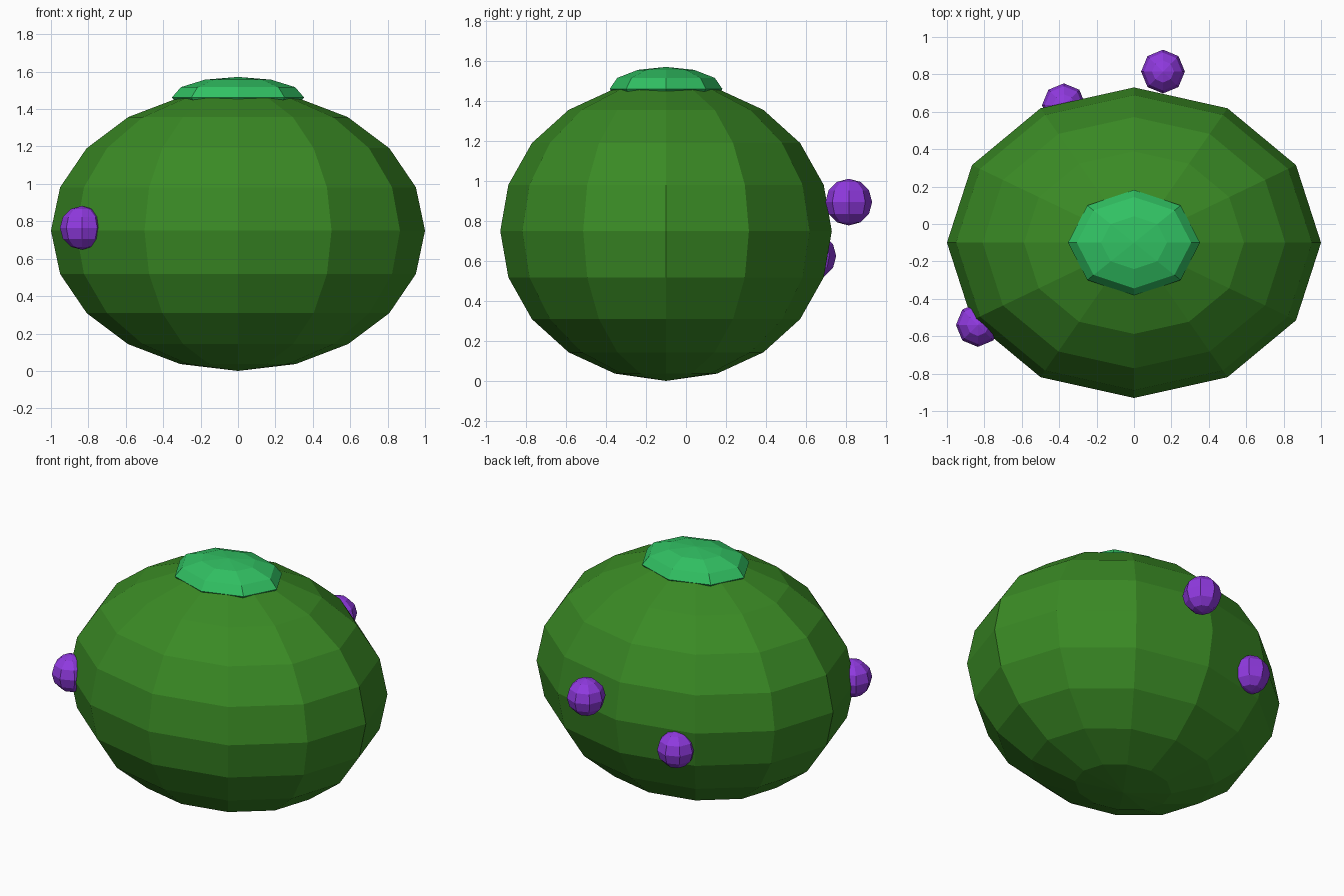
import bpy

default_cube = bpy.data.objects.get("Cube")
if default_cube:
    bpy.data.objects.remove(default_cube, do_unlink=True)


def make_material(name, rgb):
    mat = bpy.data.materials.new(name)
    mat.use_nodes = True
    colour = (*rgb, 1.0)
    mat.diffuse_color = colour
    mat.node_tree.nodes["Principled BSDF"].inputs["Base Color"].default_value = colour
    return mat


def ellipsoid(name, centre, radii, segments, rings, mat):
    """Flat-shaded low-poly ball squashed to the given radii."""
    bpy.ops.mesh.primitive_uv_sphere_add(
        segments=segments, ring_count=rings, radius=1, location=centre)
    obj = bpy.context.object
    obj.name = obj.data.name = name
    obj.scale = radii
    bpy.ops.object.transform_apply(location=False, rotation=False, scale=True)
    obj.data.materials.append(mat)
    bpy.ops.object.shade_flat()
    return obj


leaf_green = make_material("leaf_green", (0.042, 0.254, 0.018))
mint_green = make_material("mint_green", (0.031, 0.539, 0.125))
berry_purple = make_material("berry_purple", (0.279, 0.042, 0.745))

# Round bush body
ellipsoid("bush_body", (0, -0.1, 0.75), (1.0, 0.83, 0.75), 12, 10, leaf_green)

# Lighter tuft on the crown
ellipsoid("top_tuft", (0, -0.1, 1.462), (0.353, 0.282, 0.11), 8, 6, mint_green)

# Berries around the sides
berries = {
    "front_right_berry": (-0.835, -0.54, 0.765),
    "back_left_berry": (0.155, 0.815, 0.895),
    "back_right_berry": (-0.375, 0.635, 0.625),
}
for name, centre in berries.items():
    ellipsoid(name, centre, (0.117,) * 3, 8, 6, berry_purple)
